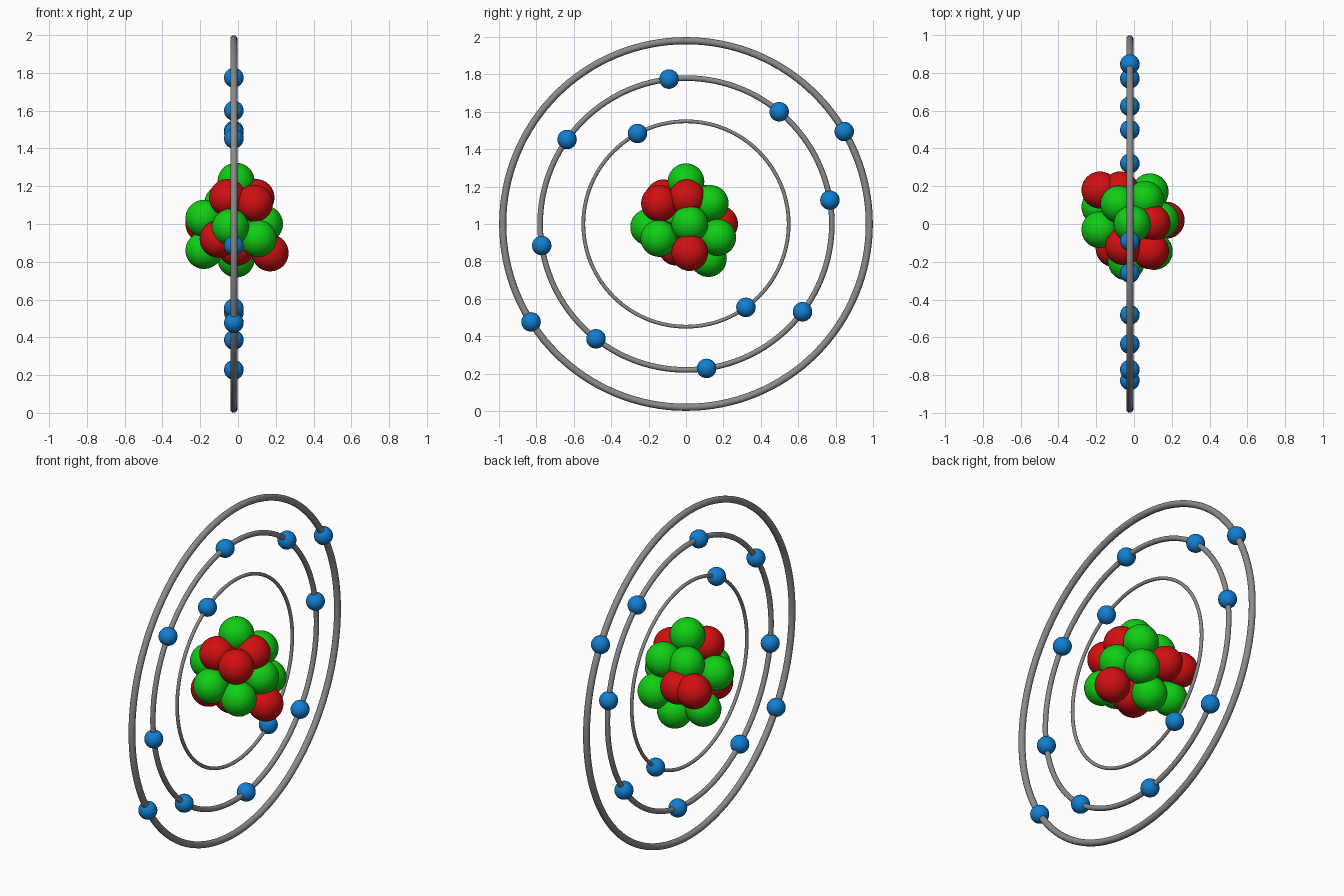
import bpy, math

if "Cube" in bpy.data.objects:
    bpy.data.objects.remove(bpy.data.objects["Cube"])


def material(name, rgb):
    m = bpy.data.materials.new(name)
    m.diffuse_color = (*rgb, 1.0)
    m.use_nodes = True
    m.node_tree.nodes["Principled BSDF"].inputs["Base Color"].default_value = m.diffuse_color
    return m


GREEN = material("green", (0.005, 0.62, 0.007))
RED = material("red", (0.65, 0.005, 0.006))
BLUE = material("blue", (0.006, 0.21, 0.64))
GREY = material("grey", (0.26, 0.26, 0.26))

RING_X = -0.022   # plane of the orbits
CENTRE_Z = 1.0


def finish(name, mat):
    ob = bpy.context.object
    ob.name = name
    ob.data.materials.append(mat)
    bpy.ops.object.shade_smooth()


def ball(name, pos, radius, mat):
    bpy.ops.mesh.primitive_uv_sphere_add(segments=40, ring_count=20,
                                         radius=radius, location=pos)
    finish(name, mat)


# Orbits with their electrons: ring radius, tube radius, electron angles
orbits = [
    ("inner", 0.549, 0.010, [118.2, 305.7]),
    ("middle", 0.780, 0.015, [9.4, 50.3, 96.7, 144.6, 188.5, 231.9, 278.1, 323.0]),
    ("outer", 0.980, 0.019, [30.3, 212.3]),
]
for name, r, tube, angles in orbits:
    bpy.ops.mesh.primitive_torus_add(
        major_radius=r, minor_radius=tube, major_segments=128, minor_segments=16,
        location=(RING_X, 0, CENTRE_Z), rotation=(0, math.pi / 2, 0))
    finish(name + "_orbit", GREY)
    for i, deg in enumerate(angles):
        a = math.radians(deg)
        ball(f"{name}_electron_{i + 1}",
             (RING_X, r * math.cos(a), CENTRE_Z + r * math.sin(a)), 0.052, BLUE)

# Nucleus: clustered neutrons and protons
neutrons = [
    (-.01, 0, 1.226), (.14, .02, 1.0), (-.04, -.2, .983), (.107, -.145, .923),
    (.06, .13, 1.11), (.085, .17, .928), (-.18, -.03, 1.03), (-.18, .09, .86),
    (-.08, .105, 1.11), (-.01, .12, .815),
]
protons = [
    (-.055, -.12, 1.14), (.087, -.142, 1.11), (.095, .005, 1.14), (.17, .02, .847),
    (-.105, -.13, .92), (-.18, .18, 1.0), (-.073, .18, 1.0), (-.01, -.05, .875),
]
for i, p in enumerate(neutrons):
    ball(f"neutron_{i + 1}", p, 0.098, GREEN)
for i, p in enumerate(protons):
    ball(f"proton_{i + 1}", p, 0.098, RED)
